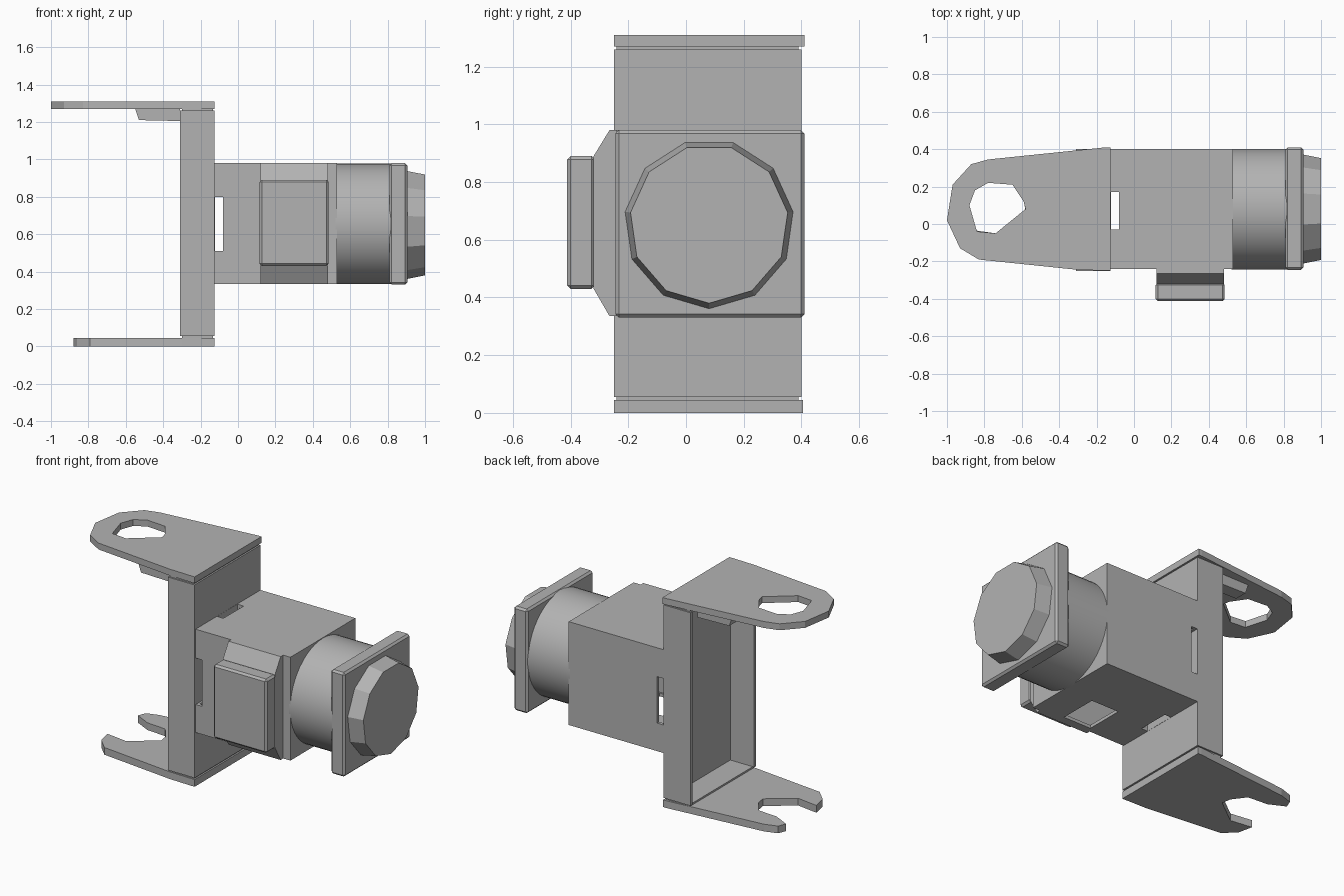
import bpy, bmesh, math
from mathutils import Vector

cube = bpy.data.objects.get("Cube")
if cube:
    bpy.data.objects.remove(cube, do_unlink=True)

grey = bpy.data.materials.new("plain grey")
grey.use_nodes = True
grey.diffuse_color = (0.45, 0.45, 0.45, 1)
grey.node_tree.nodes["Principled BSDF"].inputs["Base Color"].default_value = (0.45, 0.45, 0.45, 1)

MID_Y, MID_Z = 0.08, 0.655


def activate(ob):
    bpy.ops.object.select_all(action='DESELECT')
    ob.select_set(True)
    bpy.context.view_layer.objects.active = ob


def finish(name, bm):
    bmesh.ops.recalc_face_normals(bm, faces=bm.faces)
    mesh = bpy.data.meshes.new(name)
    bm.to_mesh(mesh)
    bm.free()
    mesh.materials.append(grey)
    ob = bpy.data.objects.new(name, mesh)
    bpy.context.collection.objects.link(ob)
    return ob


def prism(name, points, low, high, axis="z"):
    """Extrude a 2D outline along an axis; points are the other two axes in order."""
    place = {"x": lambda p, h: (h, p[0], p[1]),
             "y": lambda p, h: (p[0], h, p[1]),
             "z": lambda p, h: (p[0], p[1], h)}[axis]
    bm = bmesh.new()
    face = bm.faces.new([bm.verts.new(place(p, low)) for p in points])
    new = bmesh.ops.extrude_face_region(bm, geom=[face])["geom"]
    shift = Vector(place((0, 0), high - low))
    bmesh.ops.translate(bm, vec=shift, verts=[v for v in new if isinstance(v, bmesh.types.BMVert)])
    return finish(name, bm)


def box(name, x, y, z):
    return prism(name, [(x[0], y[0]), (x[1], y[0]), (x[1], y[1]), (x[0], y[1])], z[0], z[1])


def drum(name, x, r_start, r_end, sides, turn=0.0):
    bm = bmesh.new()
    rings = []
    for px, r in zip(x, (r_start, r_end)):
        angles = [math.tau * (i + turn) / sides for i in range(sides)]
        rings.append([bm.verts.new((px, MID_Y + r * math.cos(a), MID_Z + r * math.sin(a)))
                      for a in angles])
    for i in range(sides):
        j = (i + 1) % sides
        bm.faces.new((rings[0][i], rings[0][j], rings[1][j], rings[1][i]))
    for ring in rings:
        bm.faces.new(ring)
    return finish(name, bm)


def cut(ob, cutter):
    mod = ob.modifiers.new("cut", 'BOOLEAN')
    mod.operation, mod.solver, mod.object = 'DIFFERENCE', 'EXACT', cutter
    activate(ob)
    bpy.ops.object.modifier_apply(modifier=mod.name)
    bpy.data.objects.remove(cutter, do_unlink=True)


def bevel(ob, width):
    mod = ob.modifiers.new("bevel", 'BEVEL')
    mod.width, mod.segments = width, 1


# Mounting arms: tapered plates, the upper with a hole, the lower a fork
upper = prism("upper_arm", [
    (-0.125, -0.25), (-0.3, -0.245), (-0.83, -0.19), (-0.93, -0.13), (-1, 0.02),
    (-0.97, 0.21), (-0.87, 0.32), (-0.78, 0.345), (-0.15, 0.41), (-0.125, 0.41)], 1.27, 1.31)
hole = [(-0.88, 0.1), (-0.84, -0.04), (-0.74, -0.05), (-0.58, 0.08), (-0.59, 0.12),
        (-0.65, 0.21), (-0.78, 0.22), (-0.85, 0.18)]
cut(upper, prism("hole_cutter", hole, 1.2, 1.4))

prism("lower_fork", [
    (-0.125, -0.25), (-0.3, -0.245), (-0.79, -0.19), (-0.86, -0.12), (-0.88, -0.03),
    (-0.74, -0.05), (-0.58, 0.07), (-0.59, 0.13), (-0.65, 0.21), (-0.78, 0.22),
    (-0.88, 0.27), (-0.86, 0.32), (-0.78, 0.345), (-0.15, 0.405), (-0.125, 0.405)], 0, 0.045)

# Upright channel, open away from the motor
prism("upright_channel", [
    (-0.125, -0.25), (-0.125, 0.4), (-0.31, 0.4), (-0.31, 0.38), (-0.145, 0.38),
    (-0.145, -0.23), (-0.31, -0.23), (-0.31, -0.25)], 0.055, 1.26)
for z in ((0.04, 0.056), (1.259, 1.272)):
    box("channel_seam", (-0.3, -0.135), (-0.24, 0.39), z)

# Gusset tabs under the upper arm
for side, y in (("right", -0.2), ("left", 0.25)):
    prism(side + "_gusset", [(-0.31, 1.27), (-0.55, 1.27), (-0.53, 1.21), (-0.31, 1.205)],
          y, y + 0.08, "y")

# Hollow gearbox housing with slots beside the channel and a window below
housing = box("gear_housing", (-0.13, 0.53), (-0.24, 0.4), (0.335, 0.98))
cut(housing, box("cavity_cutter", (-0.11, 0.5), (-0.22, 0.38), (0.355, 0.96)))
cut(housing, box("side_slot_cutter", (-0.124, -0.08), (-0.5, 0.6), (0.51, 0.8)))
cut(housing, box("top_slot_cutter", (-0.124, -0.08), (-0.03, 0.17), (0.2, 1.1)))
cut(housing, box("window_cutter", (0.14, 0.33), (-0.21, 0.03), (0.25, 0.4)))

# Connector on the front of the housing
prism("connector_base", [(-0.235, 0.335), (-0.265, 0.335), (-0.32, 0.43),
                         (-0.32, 0.89), (-0.265, 0.98), (-0.235, 0.98)], 0.12, 0.48, "x")
bevel(box("connector_cover", (0.115, 0.485), (-0.412, -0.315), (0.43, 0.89)), 0.012)

# Motor barrel, square flange and faceted end cap
barrel = drum("motor_barrel", (0.52, 0.82), 0.322, 0.322, 48)
activate(barrel)
bpy.ops.object.shade_smooth_by_angle(angle=math.radians(30))
bevel(box("motor_flange", (0.81, 0.905), (-0.245, 0.41), (0.33, 0.98)), 0.012)
drum("end_cap", (0.9, 1.0), 0.295, 0.275, 11, 0.25)
